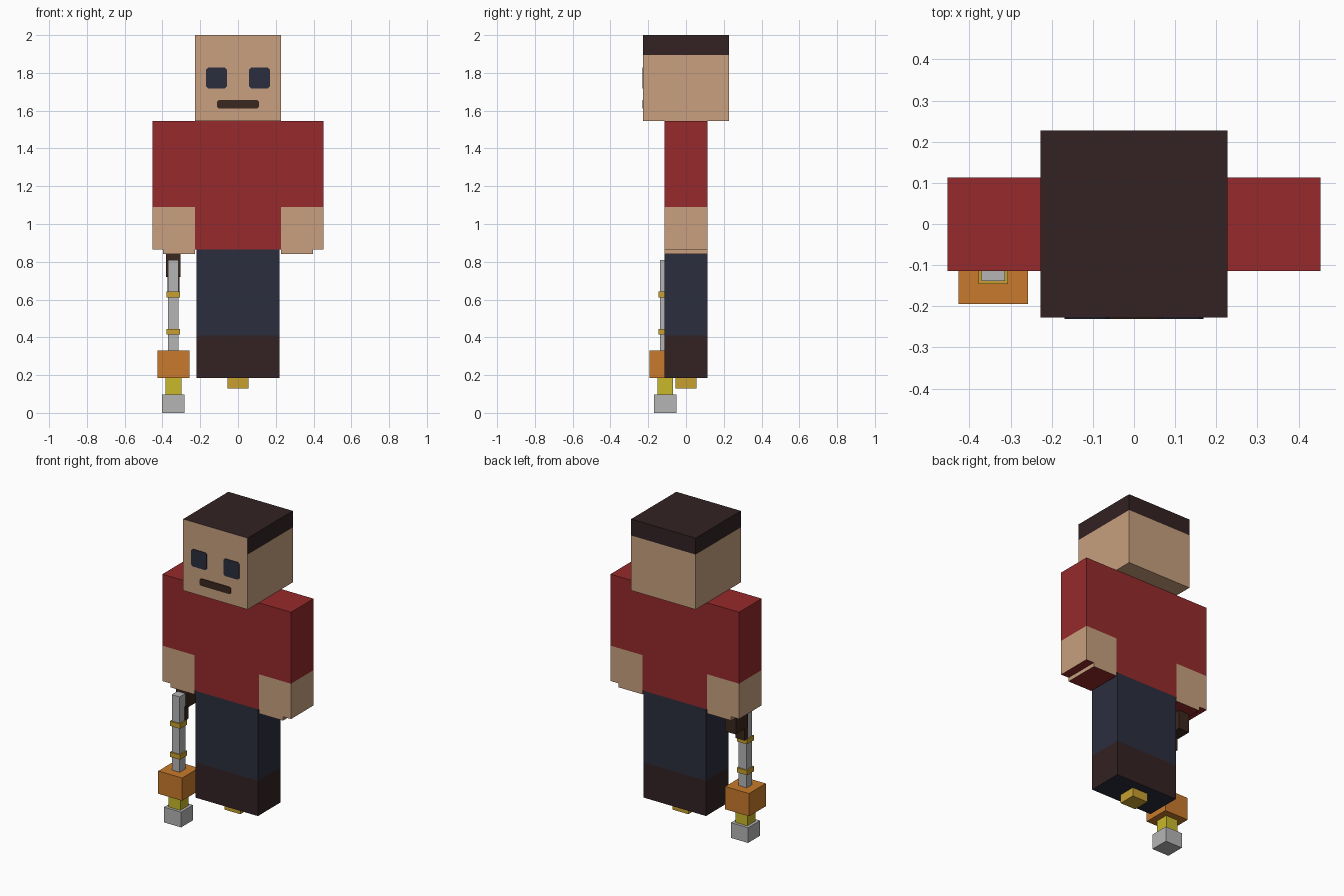
import bpy, bmesh
from mathutils import Vector

cube = bpy.data.objects.get("Cube")
if cube:
    bpy.data.objects.remove(cube, do_unlink=True)


def material(name, r, g, b):
    m = bpy.data.materials.new(name)
    m.use_nodes = True
    m.diffuse_color = (r, g, b, 1)
    m.node_tree.nodes["Principled BSDF"].inputs["Base Color"].default_value = (r, g, b, 1)
    return m


SKIN = material("skin", .578, .352, .209)
RED = material("red cloth", .305, .023, .025)
HAIR = material("dark brown hair", .033, .016, .017)
NAVY = material("navy", .024, .027, .048)
ORANGE = material("orange", .578, .195, .025)
YELLOW = material("yellow", .578, .479, .023)
GOLD = material("gold", .578, .352, .03)
GREY = material("grey metal", .462, .462, .462)
BROWN = material("grip brown", .042, .021, .013)


def finish(name, bm, mats, rule=None):
    bmesh.ops.recalc_face_normals(bm, faces=bm.faces)
    if rule:
        for f in bm.faces:
            f.material_index = rule(f.calc_center_median(), f.normal)
    mesh = bpy.data.meshes.new(name)
    bm.to_mesh(mesh)
    bm.free()
    for m in mats:
        mesh.materials.append(m)
    ob = bpy.data.objects.new(name, mesh)
    bpy.context.scene.collection.objects.link(ob)
    return ob


def box(name, x, y, z, mats, rule=None, cut=None):
    """Box spanning three ranges, optionally sliced at height cut and painted by rule."""
    bm = bmesh.new()
    bmesh.ops.create_cube(bm, size=1)
    for v in bm.verts:
        v.co = Vector([r[0] if c < 0 else r[1] for c, r in zip(v.co, (x, y, z))])
    if cut:
        bmesh.ops.bisect_plane(bm, geom=bm.verts[:] + bm.edges[:] + bm.faces[:],
                               plane_co=(0, 0, cut), plane_no=(0, 0, 1))
    return finish(name, bm, mats, rule)


def plate(name, cx, cz, w, h, corner, mat):
    """Thin face plate with clipped corners, lying on the front of the head."""
    bm = bmesh.new()
    a, b, c = w / 2, h / 2, corner
    outline = [(a, c - b), (a, b - c), (a - c, b), (c - a, b),
               (-a, b - c), (-a, c - b), (c - a, -b), (a - c, -b)]
    face = bm.faces.new([bm.verts.new((cx + u, -.231, cz + v)) for u, v in outline])
    ext = bmesh.ops.extrude_face_region(bm, geom=[face])
    moved = [g for g in ext["geom"] if isinstance(g, bmesh.types.BMVert)]
    bmesh.ops.translate(bm, verts=moved, vec=(0, .006, 0))
    return finish(name, bm, [mat])


# Head with a hair band on the sides, back and crown
H, D, SHOULDER, WAIST = .227, (-.114, .113), 1.545, .865
box("head", (-H, H), (-H, H), (SHOULDER, 2), [SKIN, HAIR],
    lambda c, n: int(c.z > 1.895 and n.y > -.5), cut=1.895)
plate("mouth", 0, 1.633, .22, .045, .008, BROWN)

# Torso
box("torso", (-H, H), D, (WAIST, SHOULDER), [RED])

# Paired parts
for side, s in (("left", 1), ("right", -1)):
    def span(a, b):
        return tuple(sorted((s * a, s * b)))

    plate(side + "_eye", s * .114, 1.773, .11, .11, .01, NAVY)
    box(side + "_arm", span(H, .453), D, (WAIST, SHOULDER), [SKIN, RED],
        lambda c, n: int(c.z > 1.09 or n.z < -.5), cut=1.09)
    box(side + "_hand", span(H, .397), D, (.84, WAIST), [SKIN, RED],
        lambda c, n: int(n.z < -.5))
    box(side + "_leg", span(0, .22), D, (.185, WAIST), [NAVY, HAIR],
        lambda c, n: int(c.z < .41 and n.z > -.5), cut=.41)

# Small block beneath the feet
box("base_block", (-.055, .055), (-.055, .055), (.13, .185), [GOLD])

# Tool held in the right hand, stacked around one vertical axis
TX, TY = -.342, -.11


def tool_part(name, half, z0, z1, mat):
    box(name, (TX - half, TX + half), (TY - half, TY + half), (z0, z1), [mat])


tool_part("tool_rod", .028, .33, .81, GREY)
tool_part("upper_ring", .036, .612, .642, GOLD)
tool_part("lower_ring", .036, .415, .445, GOLD)
tool_part("tool_body", .084, .185, .33, ORANGE)
tool_part("tool_neck", .042, .095, .185, YELLOW)
tool_part("tool_tip", .06, 0, .097, GREY)
box("tool_grip", (TX - .038, TX + .038), (-.08, .042), (.72, .85), [BROWN])
box("grip_bracket", (TX - .032, TX + .032), (-.09, -.055), (.642, .73), [BROWN])
